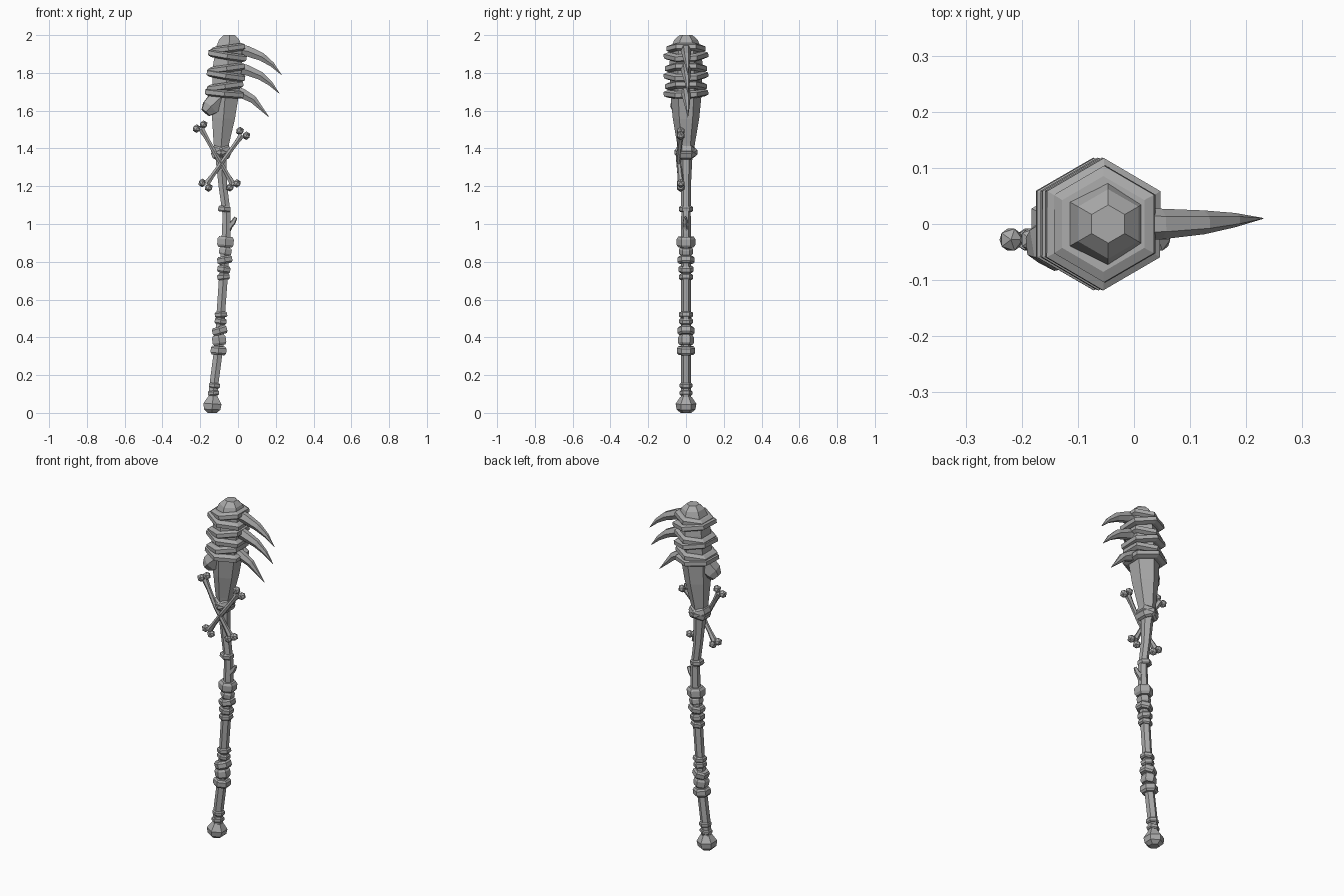
import bpy, bmesh, math
from mathutils import Vector

cube = bpy.data.objects.get("Cube")
if cube:
    bpy.data.objects.remove(cube)

GREY = (0.4, 0.4, 0.4, 1)
mat = bpy.data.materials.new("plain grey")
mat.use_nodes = True
mat.diffuse_color = GREY
mat.node_tree.nodes["Principled BSDF"].inputs["Base Color"].default_value = GREY


def finish(name, bm):
    bmesh.ops.recalc_face_normals(bm, faces=bm.faces)
    me = bpy.data.meshes.new(name)
    bm.to_mesh(me)
    bm.free()
    me.materials.append(mat)
    ob = bpy.data.objects.new(name, me)
    bpy.context.collection.objects.link(ob)
    return ob


def tube(name, path, sides=6, flat=1.0):
    """Loft a polygon along (x, y, z, radius) points; one corner faces y."""
    pts = [Vector(p[:3]) for p in path]
    bm = bmesh.new()
    rings = []
    for i, p in enumerate(pts):
        t = (pts[min(i + 1, len(pts) - 1)] - pts[max(i - 1, 0)]).normalized()
        v = t.cross(Vector((0, 1, 0))).normalized()
        u = v.cross(t)
        r = path[i][3]
        ring = []
        for k in range(sides):
            a = math.tau * k / sides
            ring.append(bm.verts.new(p + r * (math.cos(a) * u * flat + math.sin(a) * v)))
        rings.append(ring)
    for a, b in zip(rings, rings[1:]):
        for k in range(sides):
            j = (k + 1) % sides
            bm.faces.new((a[k], a[j], b[j], b[k]))
    bm.faces.new(rings[0])
    bm.faces.new(rings[-1])
    return finish(name, bm)


def band(name, x, z, r, h, tilt=0, roll=0):
    """Chamfered hexagonal binding, tilted in the front plane."""
    prof = [(-h, r * 0.82), (-h * 0.55, r), (h * 0.55, r), (h, r * 0.82)]
    ob = tube(name, [(0, 0, dz, q) for dz, q in prof])
    ob.location = (x, 0, z)
    ob.rotation_euler = (math.radians(roll), math.radians(-tilt), 0)
    return ob


def knob(name, loc, r):
    bm = bmesh.new()
    bmesh.ops.create_icosphere(bm, subdivisions=1, radius=r)
    ob = finish(name, bm)
    ob.location = loc
    return ob


# Crooked shaft
tube("shaft", [(-.135, 0, .06, .028), (-.125, 0, .17, .027), (-.10, 0, .36, .027),
               (-.09, 0, .54, .026), (-.075, 0, .75, .027), (-.062, 0, .95, .027),
               (-.06, 0, 1.05, .025), (-.08, 0, 1.2, .026), (-.092, 0, 1.38, .035)])

# Pommel
tube("pommel", [(-.137, 0, 0, .028), (-.137, 0, .018, .05), (-.135, 0, .048, .055),
                (-.132, 0, .085, .03)])

# Club head
tube("club_head", [(-.092, 0, 1.34, .034), (-.088, 0, 1.43, .048), (-.077, 0, 1.56, .07),
                   (-.068, 0, 1.68, .082), (-.055, 0, 1.84, .088), (-.047, 0, 1.93, .08),
                   (-.046, 0, 1.975, .062), (-.046, 0, 2.0, .034)])

# Broken branch stub below the head wraps
tube("branch_stub", [(-.06, -.005, 1.69, .06), (-.115, -.02, 1.65, .058),
                     (-.15, -.035, 1.615, .05), (-.172, -.04, 1.59, .03)])

# Shaft bindings: x, z, radius, half height, tilt
for i, b in enumerate([
        (-.13, .105, .034, .013, 6), (-.125, .145, .034, .014, -4),
        (-.103, .33, .048, .023, -5), (-.10, .385, .042, .026, 8),
        (-.097, .435, .046, .022, 16), (-.092, .485, .036, .016, -8),
        (-.09, .52, .038, .015, 4), (-.077, .72, .038, .016, 5),
        (-.075, .76, .04, .018, -8), (-.07, .81, .046, .02, 10),
        (-.067, .855, .038, .02, -12), (-.066, .905, .05, .028, -4),
        (-.072, 1.08, .038, .016, -5)]):
    band("shaft_binding_%d" % i, *b)

# Crossed bindings holding the bones
for i, t in enumerate((22, -22)):
    band("bone_binding_%d" % i, -.09, 1.38, .06, .024, t)

# Crossed head wraps in three tiers
for i, z in enumerate((1.91, 1.805, 1.71)):
    x = -.052 - .008 * i
    band("head_wrap_upper_%d" % i, x, z + .018, .112 - .008 * (i == 0), .02, 8)
    band("head_wrap_lower_%d" % i, x - .004, z - .018, .118, .02, -9 + 4 * (i == 2), 2)

# Claws along the left side
for i, (dx, dz) in enumerate(((0, 0), (-.01, -.1), (-.065, -.225))):
    s = 1 if i < 2 else .93
    tube("claw_%d" % i, [(-.02 + dx * .3, 0, 1.925 + dz * .95, .036),
                         (.05 + dx * .4, 0, 1.915 + dz, .032 * s),
                         (.125 + dx * .7, .003, 1.885 + dz, .025 * s),
                         (.18 + dx, .007, 1.845 + dz, .015 * s),
                         (.23 + dx, .01, 1.79 + dz, .001)], flat=.85)

# Crossed bones, each with two knobs per end
for i, (x0, z0, x1, z1) in enumerate(((-.195, 1.505, -.03, 1.215), (.02, 1.47, -.165, 1.215))):
    a, b = Vector((x0, -.028, z0)), Vector((x1, -.028, z1))
    m = (a + b) / 2 + Vector((0, -.012, 0))
    tube("bone_%d" % i, [(*a, .018), (*a.lerp(m, .35), .013), (*m, .013),
                         (*b.lerp(m, .35), .013), (*b, .018)])
    d = (b - a).normalized()
    side = d.cross(Vector((0, 1, 0)))
    for j, (end, out) in enumerate(((a, -1), (b, 1))):
        for k in (-1, 1):
            knob("bone_knob_%d_%d_%d" % (i, j, (k + 1) // 2),
                 end + d * out * .012 + side * k * .021, .023)

# Small twig
tube("twig", [(-.062, 0, .95, .018), (-.045, -.002, .99, .018),
              (-.025, -.004, 1.01, .014), (-.012, -.005, 1.035, .009)], sides=5)
